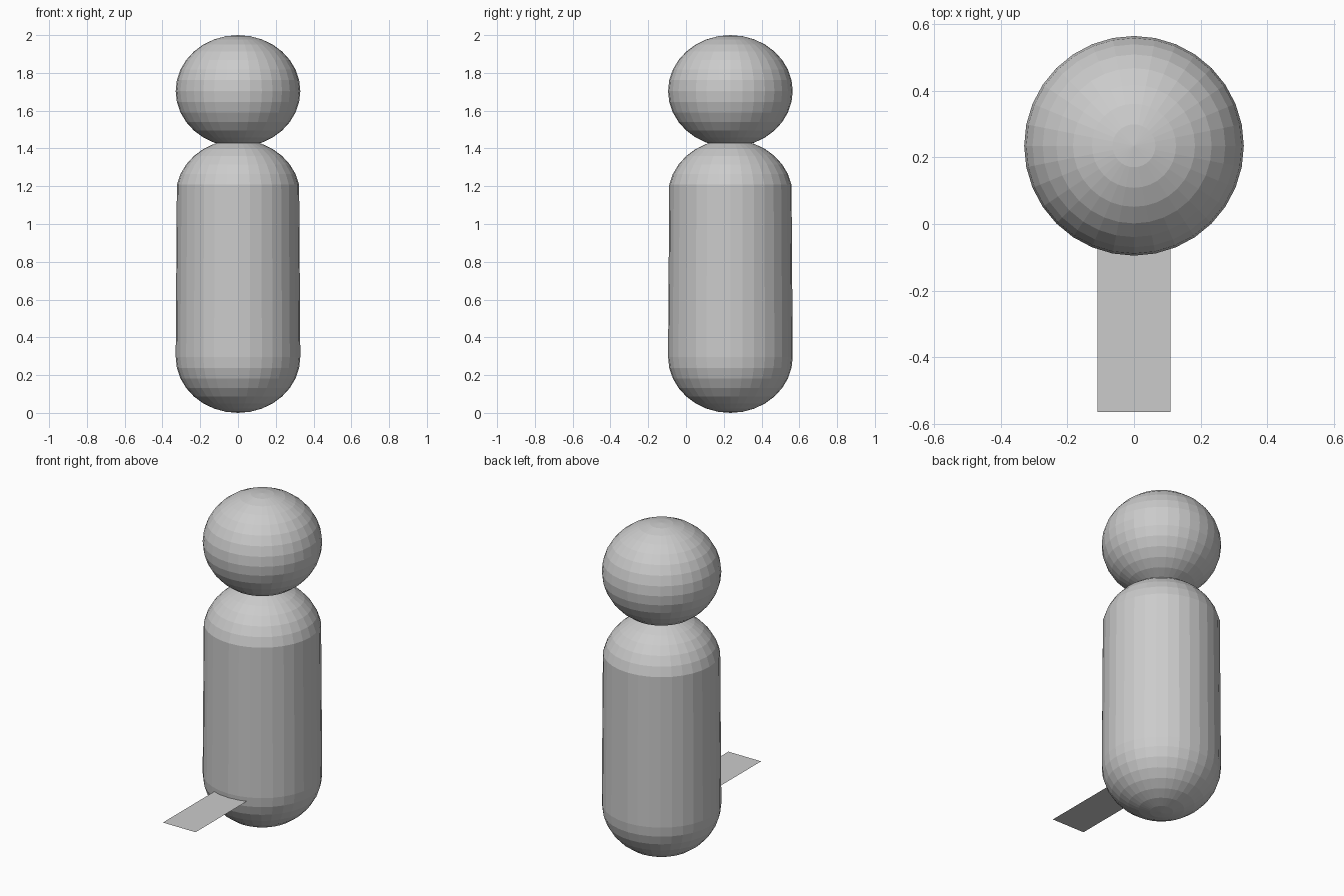
import bpy
import bmesh
from mathutils import Matrix, Vector

RADIUS, HALF_HEIGHT = 0.33, 0.296
CENTRE_Y = 0.235
STRETCH = 0.855

cube = bpy.data.objects.get("Cube")
if cube:
    bpy.data.objects.remove(cube, do_unlink=True)

# One plain grey for everything
grey = bpy.data.materials.new("plain_grey")
grey.use_nodes = True
colour = (0.6, 0.6, 0.6, 1)
grey.diffuse_color = colour
grey.node_tree.nodes["Principled BSDF"].inputs["Base Color"].default_value = colour


def finish(name, bm):
    mesh = bpy.data.meshes.new(name)
    bm.to_mesh(mesh)
    bm.free()
    mesh.materials.append(grey)
    obj = bpy.data.objects.new(name, mesh)
    bpy.context.collection.objects.link(obj)
    return obj


def flattened_ball(name, z, stretch=0):
    """Faceted ball whose upper half can be pulled up into a capsule."""
    bm = bmesh.new()
    bmesh.ops.create_uvsphere(bm, u_segments=32, v_segments=16, radius=1)
    bmesh.ops.scale(bm, vec=(RADIUS, RADIUS, HALF_HEIGHT), verts=bm.verts)
    upper = [v for v in bm.verts if v.co.z > 0.01]
    bmesh.ops.translate(bm, vec=(0, 0, stretch), verts=upper)
    bmesh.ops.translate(bm, vec=(0, CENTRE_Y, z), verts=bm.verts)
    return finish(name, bm)


# Body and head
flattened_ball("body", HALF_HEIGHT, STRETCH)
flattened_ball("head", 2 - HALF_HEIGHT)

# Flat plate sticking out in front of the body
bm = bmesh.new()
shape = Matrix.Translation(Vector((0, -0.215, 0.27))) @ Matrix.Diagonal((0.22, 0.70, 1, 1))
bmesh.ops.create_grid(bm, x_segments=1, y_segments=1, size=0.5, matrix=shape)
finish("front_plate", bm)
